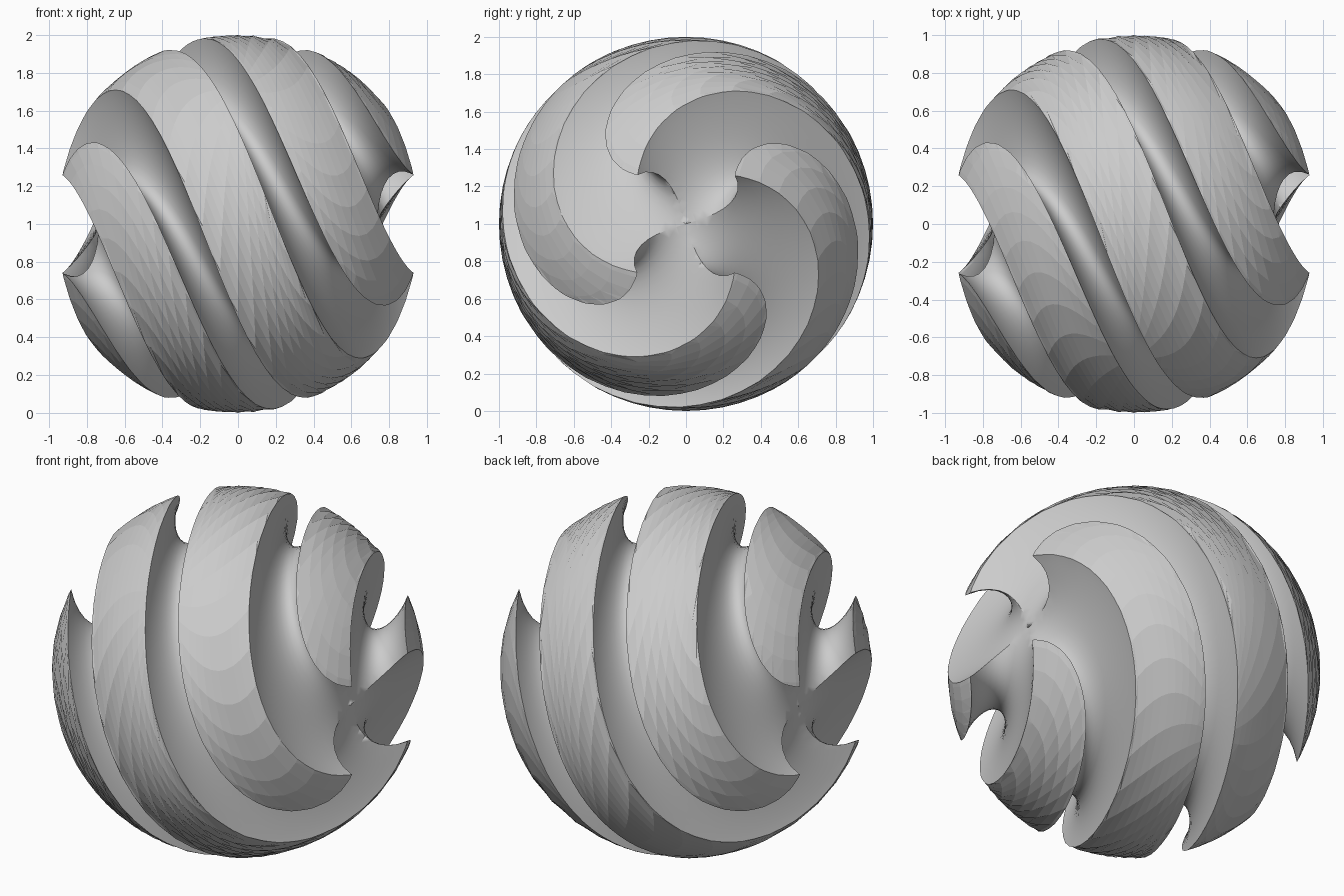
import bpy, bmesh, math
from mathutils import Matrix

if "Cube" in bpy.data.objects:
    bpy.data.objects.remove(bpy.data.objects["Cube"])

TUBE = 0.262                      # groove radius
END = 0.93                        # x reach of the tips after cutting
RATE = math.radians(135) / END    # twist per unit of x


def groove_cutter(name, rotation):
    bpy.ops.mesh.primitive_torus_add(major_radius=1, minor_radius=TUBE,
                                     major_segments=128, minor_segments=40,
                                     rotation=rotation)
    ob = bpy.context.object
    ob.name = name
    ob.data.shade_smooth()
    ob.hide_render = True
    return ob


# Flat-faceted ball
bpy.ops.mesh.primitive_uv_sphere_add(segments=64, ring_count=32, radius=1)
ball = bpy.context.object
ball.name = "twisted_grooved_ball"

# Two crossing ring grooves through the x poles
cutters = [groove_cutter("groove_cutter_flat", (0, 0, 0)),
           groove_cutter("groove_cutter_upright", (math.pi / 2, 0, 0))]
for c in cutters:
    m = ball.modifiers.new("groove", 'BOOLEAN')
    m.operation = 'DIFFERENCE'
    m.solver = 'EXACT'
    m.object = c
deps = bpy.context.evaluated_depsgraph_get()
cut = bpy.data.meshes.new_from_object(ball.evaluated_get(deps))
ball.modifiers.clear()
ball.data = cut
for c in cutters:
    bpy.data.objects.remove(c, do_unlink=True)

# Sharp rims, then twist about the x axis
bm = bmesh.new()
bm.from_mesh(cut)
bmesh.ops.triangulate(bm, faces=[f for f in bm.faces if len(f.verts) > 4])
for e in bm.edges:
    e.smooth = e.calc_face_angle(0) < math.radians(30)
for v in bm.verts:
    v.co = Matrix.Rotation(math.pi / 4 + RATE * v.co.x, 3, 'X') @ v.co
bm.to_mesh(cut)
bm.free()
ball.location.z = 1
